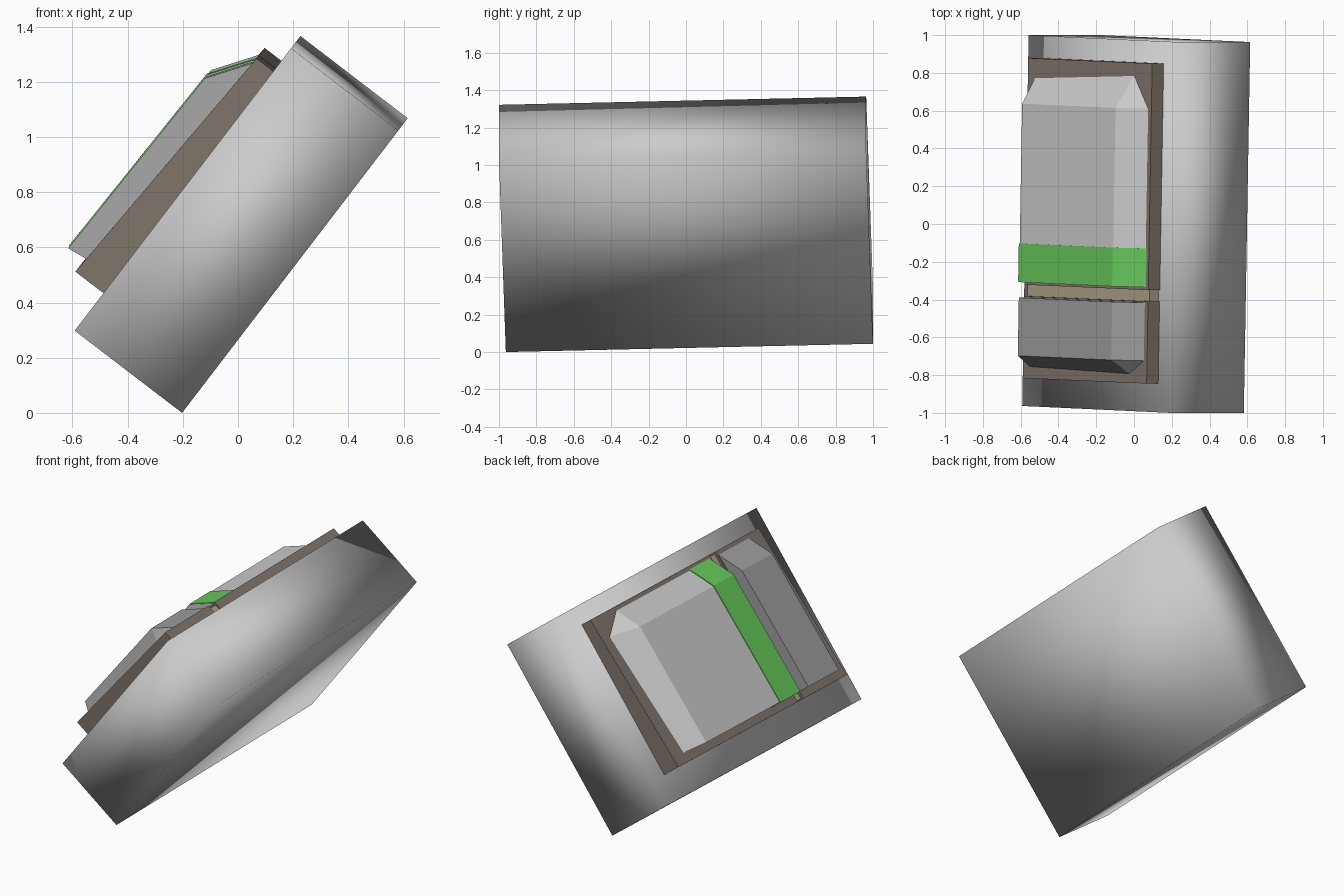
import bpy, bmesh, math
from mathutils import Matrix, Vector

if "Cube" in bpy.data.objects:
    bpy.data.objects.remove(bpy.data.objects["Cube"])

# Tilted working frame: u runs up the slope, v runs along depth, n points out of the face
slope, twist = math.radians(52.55), math.radians(1.62)
frame = Matrix.Rotation(-slope, 4, 'Y') @ Matrix.Rotation(-twist, 4, 'Z')
parts = []


def material(name, rgb):
    m = bpy.data.materials.new(name)
    m.diffuse_color = (*rgb, 1)
    m.use_nodes = True
    m.node_tree.nodes["Principled BSDF"].inputs["Base Color"].default_value = m.diffuse_color
    return m


def solid(name, bottom, top, mat=None, smooth=False):
    """Closed solid joining two matching rings of (u, v, n) points."""
    bm = bmesh.new()
    a = [bm.verts.new(frame @ Vector(p)) for p in bottom]
    b = [bm.verts.new(frame @ Vector(p)) for p in top]
    bm.faces.new(a[::-1])
    bm.faces.new(b)
    k = len(a)
    for i in range(k):
        bm.faces.new((a[i], a[(i + 1) % k], b[(i + 1) % k], b[i]))
    bmesh.ops.remove_doubles(bm, verts=bm.verts, dist=1e-5)
    bmesh.ops.recalc_face_normals(bm, faces=bm.faces)
    me = bpy.data.meshes.new(name)
    bm.to_mesh(me)
    bm.free()
    for p in me.polygons:
        p.use_smooth = smooth
    ob = bpy.data.objects.new(name, me)
    bpy.context.collection.objects.link(ob)
    if mat:
        me.materials.append(mat)
    parts.append(ob)
    return ob


def slab(name, u0, u1, v0, v1, base, n0, n1, mat=None, smooth=False):
    """Box whose top slopes from n0 (at u0) to n1 (at u1)."""
    ring = [(u0, v0), (u1, v0), (u1, v1), (u0, v1)]
    tops = [n0, n1, n1, n0]
    return solid(name, [(u, v, base) for u, v in ring],
                 [(u, v, n) for (u, v), n in zip(ring, tops)], mat, smooth)


def cover(name, inner, ridge, end, mat=None):
    """Cap with a sloped upper side, a sloped outer end and a cut corner."""
    bottom = [(-.43, inner, .34), (.525, inner, .312), (.525, ridge, .312),
              (.395, end, .318), (-.415, end, .34)]
    top = [(-.43, inner, .445), (.36, inner, .427), (.36, ridge, .427),
           (.36, ridge, .427), (-.43, ridge, .445)]
    return solid(name, bottom, top, mat)


brown = material("dark_brown", (.22, .18, .15))
tan = material("tan", (.42, .36, .24))
grey = material("mid_grey", (.34, .34, .34))
green = material("green", (.13, .58, .10))

# Main block, smooth shaded
slab("block", -.645, .645, -.982, .982, -.245, .245, .245, smooth=True)

# Frame in two halves with a strip between them
slab("frame_large", -.478, .535, -.335, .865, .2, .373, .322, brown)
slab("frame_small", -.478, .535, -.83, -.395, .2, .373, .322, brown)
slab("divider_strip", -.472, .525, -.395, -.335, .2, .355, .305, tan)

# Raised caps
cover("cap_large", -.32, .625, .815)
cover("cap_small", -.402, -.71, -.79, grey)

# Green band wrapped over the large cap
low = [(-.433, .36), (.53, .313), (.362, .431), (-.433, .449)]
solid("green_band", [(u, -.317, n) for u, n in low],
      [(u, -.115, n) for u, n in low], green)

# Centre on x and y and rest on the ground
pts = [v.co for o in parts for v in o.data.vertices]
lo = Vector([min(p[i] for p in pts) for i in range(3)])
hi = Vector([max(p[i] for p in pts) for i in range(3)])
shift = Matrix.Translation((-(lo.x + hi.x) / 2, -(lo.y + hi.y) / 2, -lo.z))
for o in parts:
    o.data.transform(shift)
